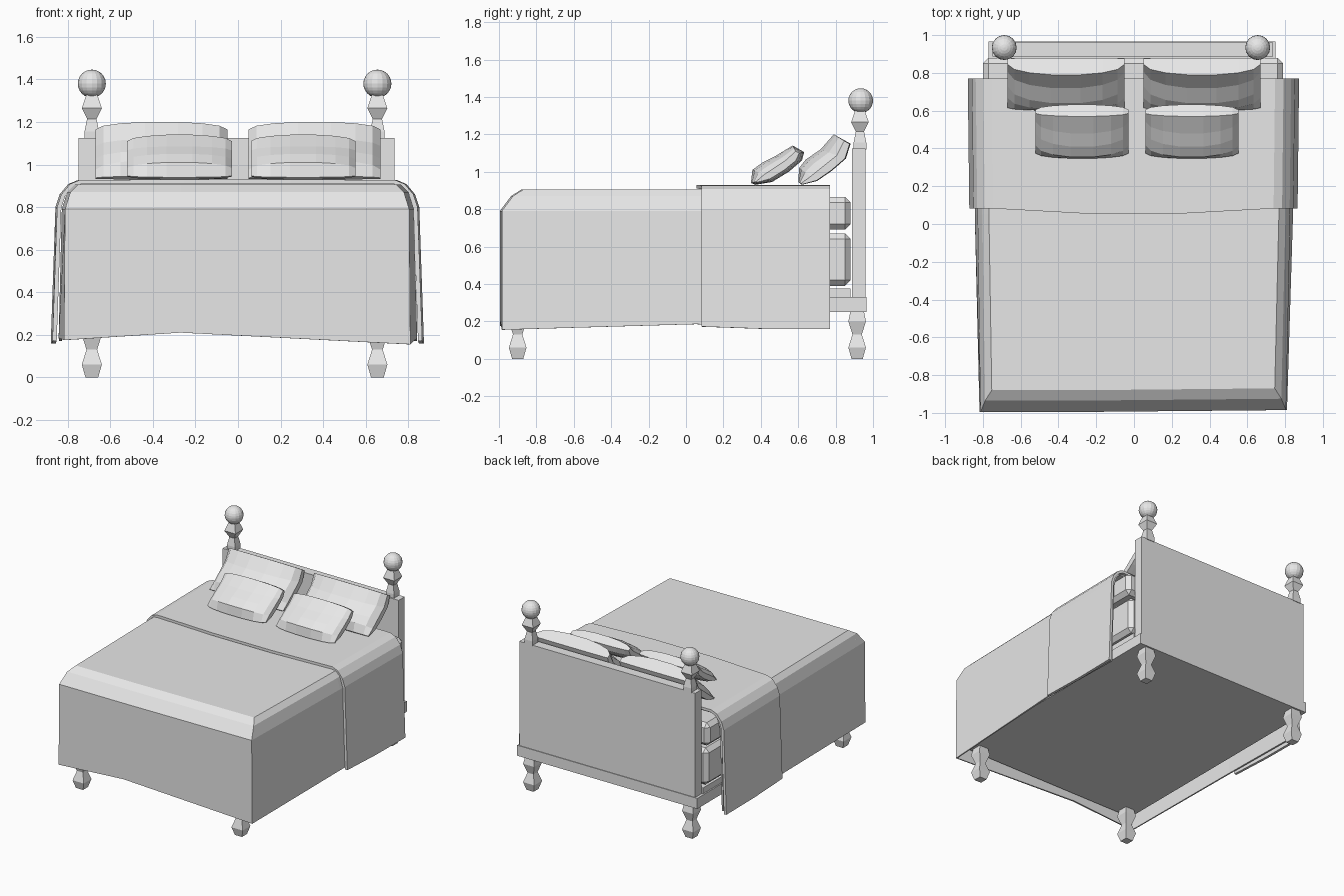
import bpy, bmesh
from mathutils import Vector

cube = bpy.data.objects.get("Cube")
if cube:
    bpy.data.objects.remove(cube, do_unlink=True)

grey = bpy.data.materials.new("plain_grey")
grey.use_nodes = True
grey.diffuse_color = (0.8, 0.8, 0.8, 1)
grey.node_tree.nodes["Principled BSDF"].inputs["Base Color"].default_value = (0.8, 0.8, 0.8, 1)


def finish(name, bm):
    bmesh.ops.recalc_face_normals(bm, faces=bm.faces)
    mesh = bpy.data.meshes.new(name)
    bm.to_mesh(mesh)
    bm.free()
    mesh.materials.append(grey)
    obj = bpy.data.objects.new(name, mesh)
    bpy.context.collection.objects.link(obj)
    return obj


def box(name, low, high, bevel=0):
    low, high = Vector(low), Vector(high)
    bm = bmesh.new()
    bmesh.ops.create_cube(bm, size=1)
    for v in bm.verts:
        v.co = (low + high) / 2 + v.co * (high - low)
    if bevel:
        bmesh.ops.bevel(bm, geom=bm.edges[:], offset=bevel, segments=1, affect='EDGES')
    return finish(name, bm)


def loft(name, rows, closed=False, caps=()):
    """Skin a list of equal-length point rows; caps lists row indices to fill."""
    bm = bmesh.new()
    grid = [[bm.verts.new(p) for p in row] for row in rows]
    n = len(rows[0])
    for a, b in zip(grid, grid[1:]):
        for i in range(n if closed else n - 1):
            j = (i + 1) % n
            bm.faces.new((a[i], a[j], b[j], b[i]))
    for c in caps:
        bm.faces.new(grid[c])
    return finish(name, bm)


def turned(name, x, y, profile):
    """Square-section turned post from (height, half width) pairs."""
    rows = [[(x + sx * r, y + sy * r, z) for sx, sy in ((-1, -1), (1, -1), (1, 1), (-1, 1))]
            for z, r in profile]
    return loft(name, rows, True, (0, -1))


def thicken(obj, amount):
    mod = obj.modifiers.new("Thickness", 'SOLIDIFY')
    mod.thickness = amount
    mod.offset = -1


# Legs, finials and balls
LEG = ((0, .03), (.06, .047), (.13, .025), (.2, .047), (.26, .035))
FINIAL = ((1.12, .034), (1.155, .034), (1.215, .022), (1.265, .047), (1.33, .025))
for side, x in (("right", -.687), ("left", .655)):
    turned(f"front_leg_{side}", x, -.9, LEG)
    turned(f"back_leg_{side}", x, .915, LEG)
    turned(f"finial_{side}", x, .93, FINIAL)
    bm = bmesh.new()
    bmesh.ops.create_uvsphere(bm, u_segments=16, v_segments=12, radius=.066)
    bmesh.ops.translate(bm, verts=bm.verts, vec=(x, .934, 1.38))
    finish(f"ball_{side}", bm)

# Frame and mattresses
box("bed_base", (-.77, -.96, .25), (.75, .965, .33))
box("base_deck", (-.76, -.95, .33), (.74, .88, .375))
box("headboard", (-.75, .887, .33), (.735, .96, 1.125))
box("lower_mattress", (-.79, -.95, .39), (.77, .88, .67), .03)
box("upper_mattress", (-.8, -.95, .69), (.79, .88, .865), .03)

# Blanket: U-shaped outlines stacked from hem to top, then a top face
LEVELS = ((.17, 0, 0), (.79, .005, 0), (.87, .03, .06), (.905, .065, .115))
rows = []
for level, (z, inset, front_inset) in enumerate(LEVELS):
    w, f = .83 - inset, -.995 + front_inset
    path = [(-w, .75), (-w - .003, .05), (-w + .012, f), (-.27, f),
            (w - .02, f + .01), (w + .002, .05), (w, .75)]
    hem = (0, .015, .005, .04, -.015, .015, 0) if level == 0 else (0,) * 7
    flare = 1.012 if level == 0 else 1
    rows.append([(x * (flare if y > -.5 else 1), y, z + h) for (x, y), h in zip(path, hem)])
thicken(loft("blanket", rows, caps=(-1,)), .012)

# Turned-down sheet across the pillow end
SECTION = ((.877, .16), (.855, .8), (.835, .86), (.795, .908), (.75, .927))
half = [(-x, z) for x, z in SECTION]
section = half + [(-.25, .93), (.25, .93)] + [(-x, z) for x, z in reversed(half)]
rows = []
for y, spread in ((.07, -.008), (.42, -.004), (.77, 0)):
    row = []
    for x, z in section:
        edge = x + (spread if x > 0 else -spread) * (abs(x) > .7)
        bow = (.012 if abs(x) > .7 else -.015) if y < .1 else 0
        row.append((edge - .003, y + bow, z + (.012 if y < .1 and z < .3 else 0)))
    rows.append(row)
thicken(loft("folded_sheet", rows), .02)


# Pillows: paired front/back curve points, pinched toward both ends
def pillow(name, x, half_width, pairs, pinch, shrink):
    centre = sum((Vector(p) for pair in pairs for p in pair), Vector((0, 0))) / (2 * len(pairs))
    rows = []
    for s, k in ((-1, 1), (-.88, .5), (-.62, .18), (-.25, 0),
                 (.25, 0), (.62, .18), (.88, .5), (1, 1)):
        front, back = [], []
        for a, b in pairs:
            a, b = Vector(a), Vector(b)
            f, g = a.lerp(b, pinch * k), b.lerp(a, shrink * k)
            front.append(f.lerp(centre, shrink * k))
            back.append(g.lerp(centre, shrink * k))
        rows.append([(x + s * half_width, p.x, p.y) for p in front + back[::-1]])
    return loft(name, rows, True, (0, -1))


BIG = (((.60, .945), (.62, .93)), ((.605, 1.02), (.70, .95)), ((.64, 1.065), (.78, 1.005)),
       ((.72, 1.12), (.855, 1.07)), ((.79, 1.2), (.88, 1.15)))
SMALL = (((.347, .94), (.37, .93)), ((.355, 1.01), (.46, .945)), ((.41, 1.05), (.55, 1.0)),
         ((.48, 1.085), (.62, 1.06)), ((.57, 1.14), (.632, 1.105)))
for side, big_x, small_x in (("right", -.36, -.275), ("left", .36, .306)):
    pillow(f"large_pillow_{side}", big_x, .31, BIG, .65, .02)
    pillow(f"small_pillow_{side}", small_x, .246, SMALL, .5, .13)
